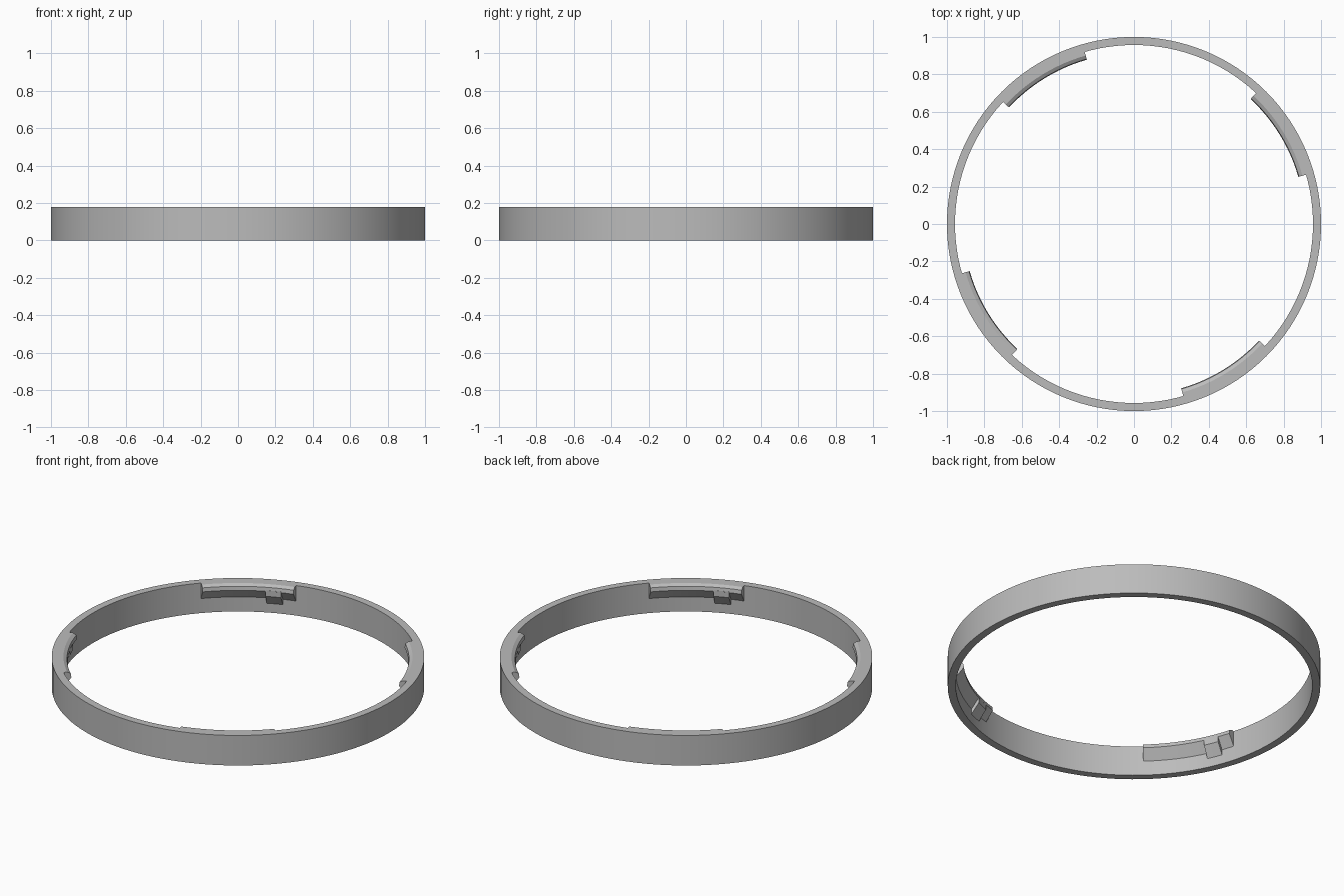
import bpy, bmesh, math

if "Cube" in bpy.data.objects:
    bpy.data.objects.remove(bpy.data.objects["Cube"])

grey = bpy.data.materials.new("plain grey")
grey.diffuse_color = (0.5, 0.5, 0.5, 1)
grey.use_nodes = True
grey.node_tree.nodes["Principled BSDF"].inputs["Base Color"].default_value = grey.diffuse_color


def sweep(name, profile, start, end, steps):
    """Sweep an (r, z) profile around the z axis; a full turn closes on itself."""
    closed = abs(end - start) >= 360
    bm = bmesh.new()
    rings = []
    for i in range(steps if closed else steps + 1):
        a = math.radians(start + (end - start) * i / steps)
        rings.append([bm.verts.new((r * math.cos(a), r * math.sin(a), z)) for r, z in profile])
    n = len(profile)
    for i in range(steps):
        p, q = rings[i], rings[(i + 1) % len(rings)]
        for j in range(n):
            k = (j + 1) % n
            bm.faces.new((p[j], q[j], q[k], p[k]))
    if not closed:
        bm.faces.new(rings[0])
        bm.faces.new(rings[-1])
    bmesh.ops.recalc_face_normals(bm, faces=bm.faces)
    mesh = bpy.data.meshes.new(name)
    bm.to_mesh(mesh)
    bm.free()
    mesh.materials.append(grey)
    ob = bpy.data.objects.new(name, mesh)
    bpy.context.collection.objects.link(ob)
    bpy.ops.object.select_all(action='DESELECT')
    ob.select_set(True)
    bpy.context.view_layer.objects.active = ob
    bpy.ops.object.shade_smooth_by_angle(angle=math.radians(15))
    return ob


# outer band
sweep("ring", [(0.957, 0), (1, 0), (1, 0.178), (0.957, 0.178)], 0, 360, 128)

# four inner clips, each with a small stop block under it
clip = [(0.96, 0.178), (0.937, 0.178), (0.918, 0.167), (0.914, 0.145), (0.96, 0.082)]
stop = [(0.96, 0.15), (0.914, 0.15), (0.914, 0.115), (0.96, 0.05)]
for i in range(4):
    a = 16 + 90 * i
    sweep(f"clip_{i + 1}", clip, a, a + 31, 12)
    sweep(f"clip_stop_{i + 1}", stop, a + 4.4, a + 9.7, 3)
